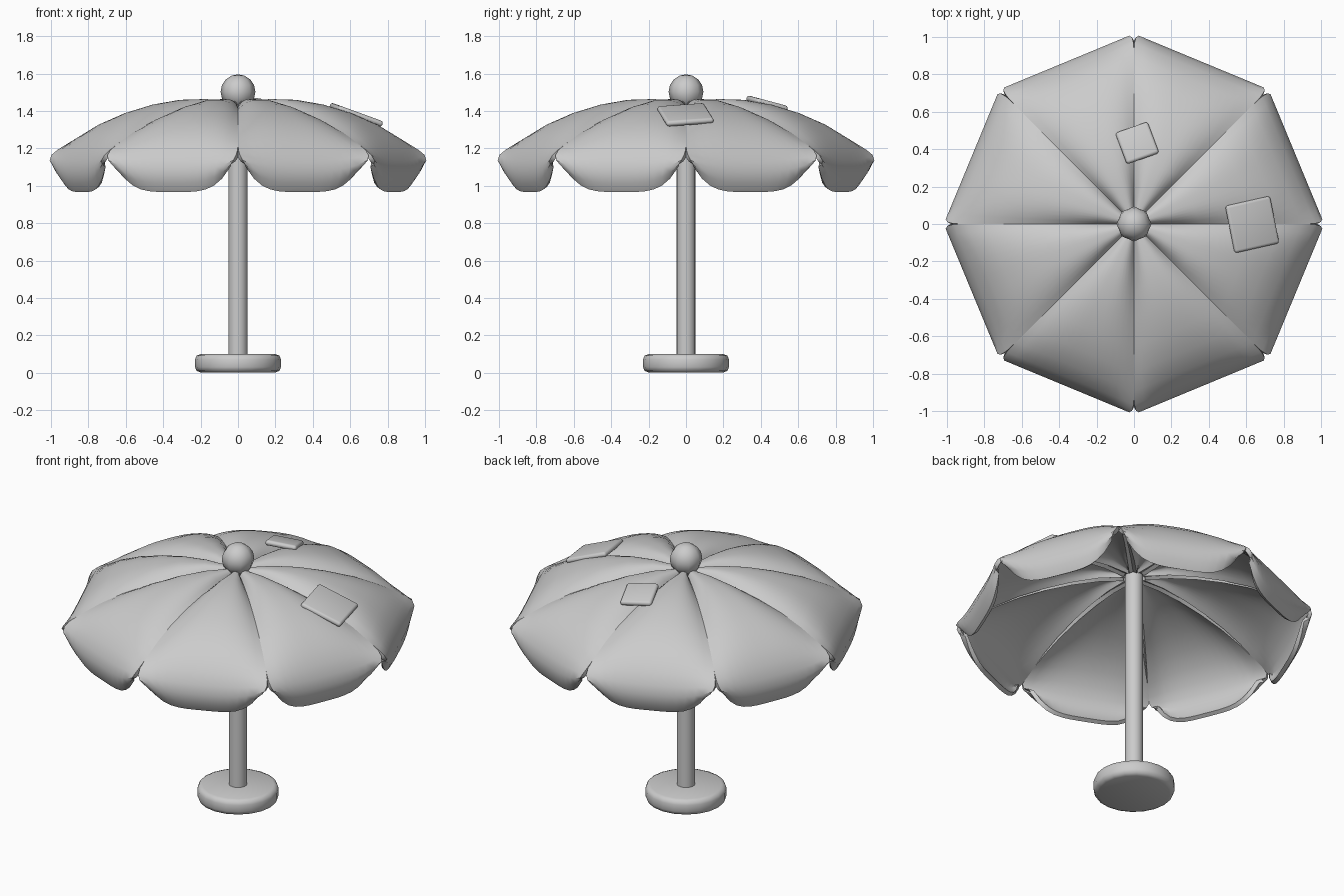
import bpy
from math import pi, radians
from mathutils import Euler

cube = bpy.data.objects.get("Cube")
if cube:
    bpy.data.objects.remove(cube, do_unlink=True)

grey = bpy.data.materials.new("plain_grey")
grey.use_nodes = True
grey.diffuse_color = (0.6, 0.6, 0.6, 1)
grey.node_tree.nodes["Principled BSDF"].inputs["Base Color"].default_value = (0.6, 0.6, 0.6, 1)


def finish(obj, name, angle=40, bevel=0, segments=2):
    """Name, colour, optionally bevel, and smooth a part."""
    obj.name = name
    obj.data.materials.append(grey)
    bpy.ops.object.select_all(action="DESELECT")
    bpy.context.view_layer.objects.active = obj
    obj.select_set(True)
    bpy.ops.object.transform_apply(location=False, rotation=False, scale=True)
    if bevel:
        mod = obj.modifiers.new("rounded", "BEVEL")
        mod.width, mod.segments = bevel, segments
        mod.limit_method = "ANGLE"
    for mod in list(obj.modifiers):
        bpy.ops.object.modifier_apply(modifier=mod.name)
    bpy.ops.object.shade_smooth_by_angle(angle=radians(angle))
    return obj


def cylinder(name, radius, bottom, top, sides, bevel=0):
    bpy.ops.mesh.primitive_cylinder_add(vertices=sides, radius=radius, depth=top - bottom,
                                        location=(0, 0, (bottom + top) / 2))
    return finish(bpy.context.object, name, 50, bevel)


# Base, pole and ball on top
cylinder("base", 0.23, 0.003, 0.1, 20, 0.028)
cylinder("pole", 0.052, 0.08, 1.42, 14)
bpy.ops.mesh.primitive_uv_sphere_add(segments=8, ring_count=8, radius=0.093,
                                     location=(0, 0, 1.503))
finish(bpy.context.object, "top_ball", 60)

# Canopy panel profile: reach, height on the middle, height on the seam,
# corner pull-in, fullness of the puff
PROFILE = [
    (0.06, 1.452, 1.415, 0, 3),
    (0.20, 1.464, 1.420, 0, 3),
    (0.35, 1.460, 1.408, 0, 2.6),
    (0.50, 1.437, 1.380, 0, 2.5),
    (0.65, 1.395, 1.338, 0, 2.5),
    (0.78, 1.340, 1.285, 0, 2.7),
    (0.88, 1.272, 1.232, 0, 3),
    (0.95, 1.200, 1.192, 0.003, 3),
    (0.985, 1.135, 1.165, 0.012, 3),
    (1.00, 1.080, 1.137, 0.028, 3.2),
    (0.99, 1.015, 1.115, 0.040, 3.5),
    (0.96, 0.967, 1.100, 0.046, 4),
]
APOTHEM, HALF_SIDE, COLUMNS = 0.94, 0.389, 14
verts, faces = [], []
for reach, mid, seam, pull, fullness in PROFILE:
    half = HALF_SIDE * reach + 0.001 - pull
    for j in range(COLUMNS + 1):
        u = 2 * j / COLUMNS - 1
        sag = abs(u) ** fullness
        verts.append((APOTHEM * reach, half * u, mid + (seam - mid) * sag))
row = COLUMNS + 1
for i in range(len(PROFILE) - 1):
    for j in range(COLUMNS):
        a = i * row + j
        faces.append((a, a + row, a + row + 1, a + 1))
mesh = bpy.data.meshes.new("canopy_panel")
mesh.from_pydata(verts, [], faces)
panel = bpy.data.objects.new("canopy_panel", mesh)
bpy.context.collection.objects.link(panel)
solid = panel.modifiers.new("thickness", "SOLIDIFY")
solid.thickness, solid.offset = 0.025, -1
finish(panel, "canopy_panel_1", 50)

# Eight panels around the pole
for k in range(8):
    part = panel if k == 0 else panel.copy()
    part.name = f"canopy_panel_{k + 1}"
    part.rotation_euler.z = (k + 0.5) * pi / 4
    if k:
        bpy.context.collection.objects.link(part)


# Square cloth patches lying on the slope
def patch(name, location, size, tilt, heading, spin):
    bpy.ops.mesh.primitive_cube_add(size=1, location=location)
    obj = bpy.context.object
    obj.scale = (size, size, 0.032)
    finish(obj, name, 60, 0.015, 3)
    obj.rotation_mode = "QUATERNION"
    slope = Euler((0, radians(tilt), radians(heading))).to_quaternion()
    obj.rotation_quaternion = slope @ Euler((0, 0, radians(spin))).to_quaternion()


patch("large_patch", (0.632, -0.003, 1.380), 0.258, 20, 0, 12)
patch("small_patch", (0.017, 0.433, 1.440), 0.184, 15, 90, 20)
